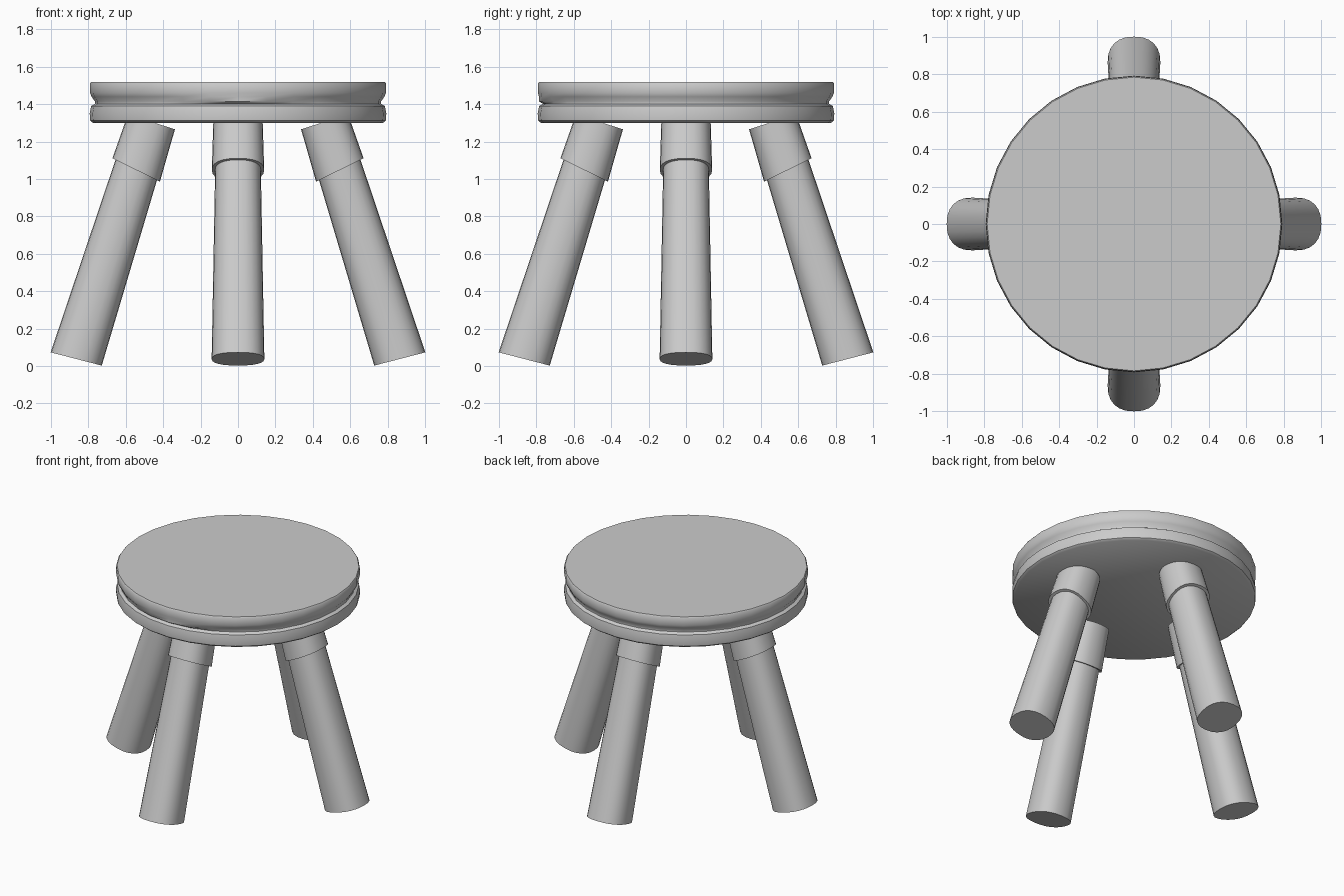
import bpy, bmesh, math
from mathutils import Vector

if "Cube" in bpy.data.objects:
    bpy.data.objects.remove(bpy.data.objects["Cube"])


def loft(name, rings):
    """Skin closed rings of points and cap both ends."""
    bm = bmesh.new()
    loops = [[bm.verts.new(p) for p in ring] for ring in rings]
    n = len(loops[0])
    for a, b in zip(loops, loops[1:]):
        for i in range(n):
            j = (i + 1) % n
            bm.faces.new((a[i], a[j], b[j], b[i]))
    bm.faces.new(loops[0][::-1])
    bm.faces.new(loops[-1])
    bmesh.ops.recalc_face_normals(bm, faces=bm.faces)
    mesh = bpy.data.meshes.new(name)
    bm.to_mesh(mesh)
    bm.free()
    obj = bpy.data.objects.new(name, mesh)
    bpy.context.collection.objects.link(obj)
    bpy.ops.object.select_all(action='DESELECT')
    obj.select_set(True)
    bpy.context.view_layer.objects.active = obj
    bpy.ops.object.shade_smooth_by_angle(angle=math.radians(40))
    return obj


# Seat: two stacked discs with a groove between, filled in at the front
SEAT_SIDES = 32
profile = [(0.775, 1.30), (0.790, 1.312), (0.793, 1.35), (0.785, 1.39),
           (0.765, 1.402), (0.765, 1.415), (0.783, 1.44), (0.791, 1.46),
           (0.791, 1.512), (0.785, 1.52)]
seat_rings = []
for r, z in profile:
    ring = []
    for i in range(SEAT_SIDES):
        a = 2 * math.pi * i / SEAT_SIDES - math.pi / 2
        near_front = min(i, SEAT_SIDES - i) <= 1 and z > 1.41
        radius = max(r, 0.786) if near_front and z < 1.5 else r
        ring.append((radius * math.cos(a), radius * math.sin(a), z))
    seat_rings.append(ring)
loft("seat", seat_rings)

# Legs: splayed, slightly squared tapering posts
LEAN = math.radians(17.6)
AXIS = Vector((-math.sin(LEAN), 0, math.cos(LEAN)))
OUT = Vector((math.cos(LEAN), 0, math.sin(LEAN)))
FOOT = Vector((0.865, 0, 0.038))


def leg_ring(t, r, tilt=0.0, sides=24, power=2.35):
    """Cross-section at distance t up the leg; tilt slants the cut."""
    pts = []
    for i in range(sides):
        a = 2 * math.pi * i / sides
        c, s = math.cos(a), math.sin(a)
        u = r * math.copysign(abs(c) ** (2 / power), c)
        v = r * math.copysign(abs(s) ** (2 / power), s)
        pts.append(FOOT + AXIS * (t + tilt * u) + OUT * u + Vector((0, v, 0)))
    return pts


for k, side in enumerate(("right", "back", "left", "front")):
    leg = loft(side + "_leg", [leg_ring(0, 0.141, -0.054), leg_ring(1.30, 0.118)])
    # Socket under the seat, with a slanted lower rim
    socket = loft(side + "_leg_socket", [leg_ring(1.06, 0.122, 0.15),
                                         leg_ring(1.06, 0.140, 0.15),
                                         leg_ring(1.33, 0.132)])
    for obj in (leg, socket):
        obj.rotation_euler.z = k * math.pi / 2
